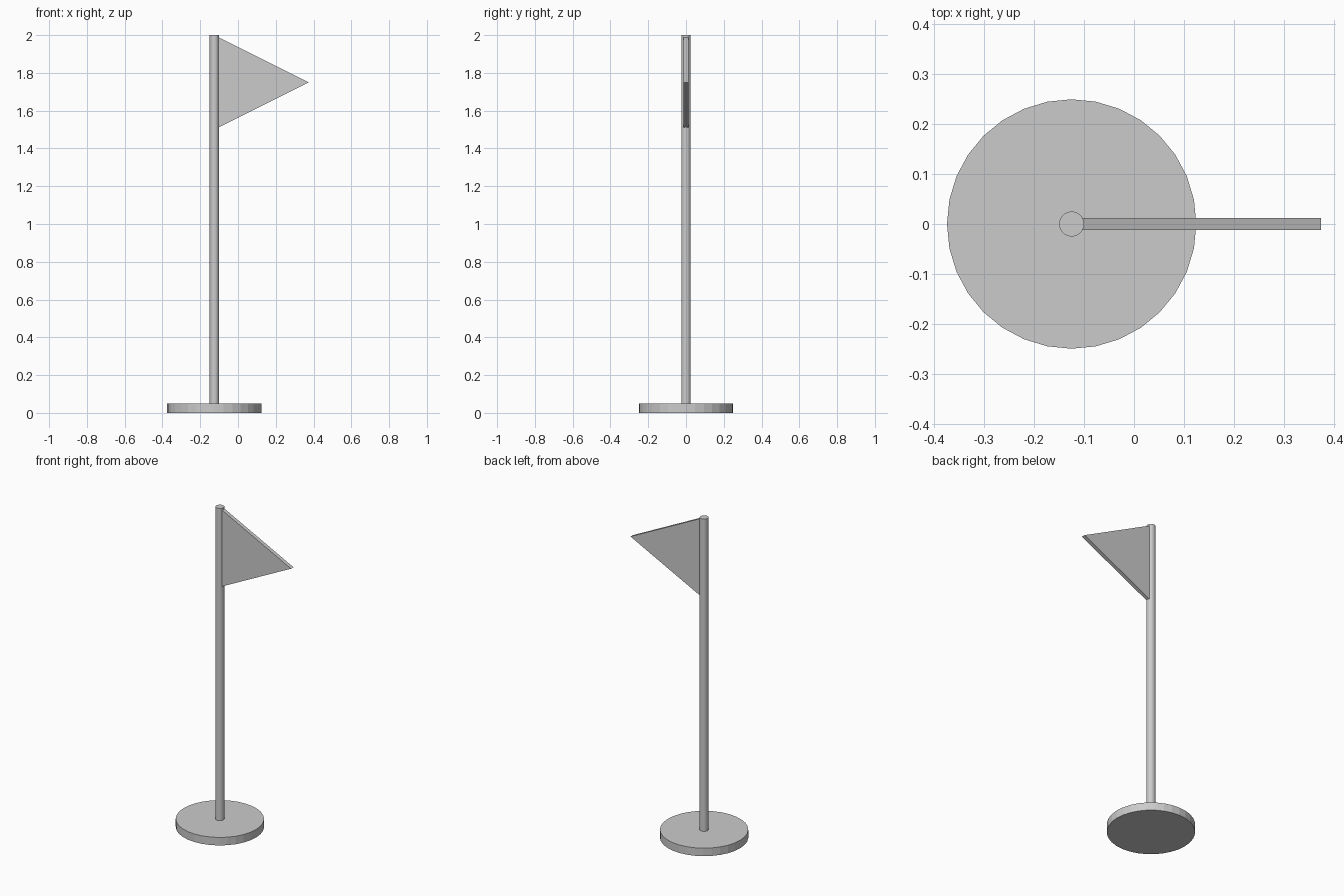
import bpy, bmesh

if "Cube" in bpy.data.objects:
    bpy.data.objects.remove(bpy.data.objects["Cube"])

POLE_X = -0.125


def cylinder(name, radius, z0, z1, sides=32):
    bpy.ops.mesh.primitive_cylinder_add(vertices=sides, radius=radius, depth=z1 - z0,
                                        location=(POLE_X, 0, (z0 + z1) / 2))
    bpy.context.object.name = name


# Round base and upright pole
cylinder("base", 0.25, 0.0, 0.05)
cylinder("pole", 0.025, 0.05, 2.0)

# Triangular flag, rooted on the pole axis
half = 0.012
bm = bmesh.new()
outline = [(POLE_X, 1.5), (0.375, 1.75), (POLE_X, 2.0)]
face = bm.faces.new([bm.verts.new((x, -half, z)) for x, z in outline])
ext = bmesh.ops.extrude_face_region(bm, geom=[face], use_keep_orig=True)
verts = [g for g in ext["geom"] if isinstance(g, bmesh.types.BMVert)]
bmesh.ops.translate(bm, verts=verts, vec=(0, 2 * half, 0))
bmesh.ops.recalc_face_normals(bm, faces=bm.faces)
mesh = bpy.data.meshes.new("flag")
bm.to_mesh(mesh)
bm.free()
bpy.context.collection.objects.link(bpy.data.objects.new("flag", mesh))
